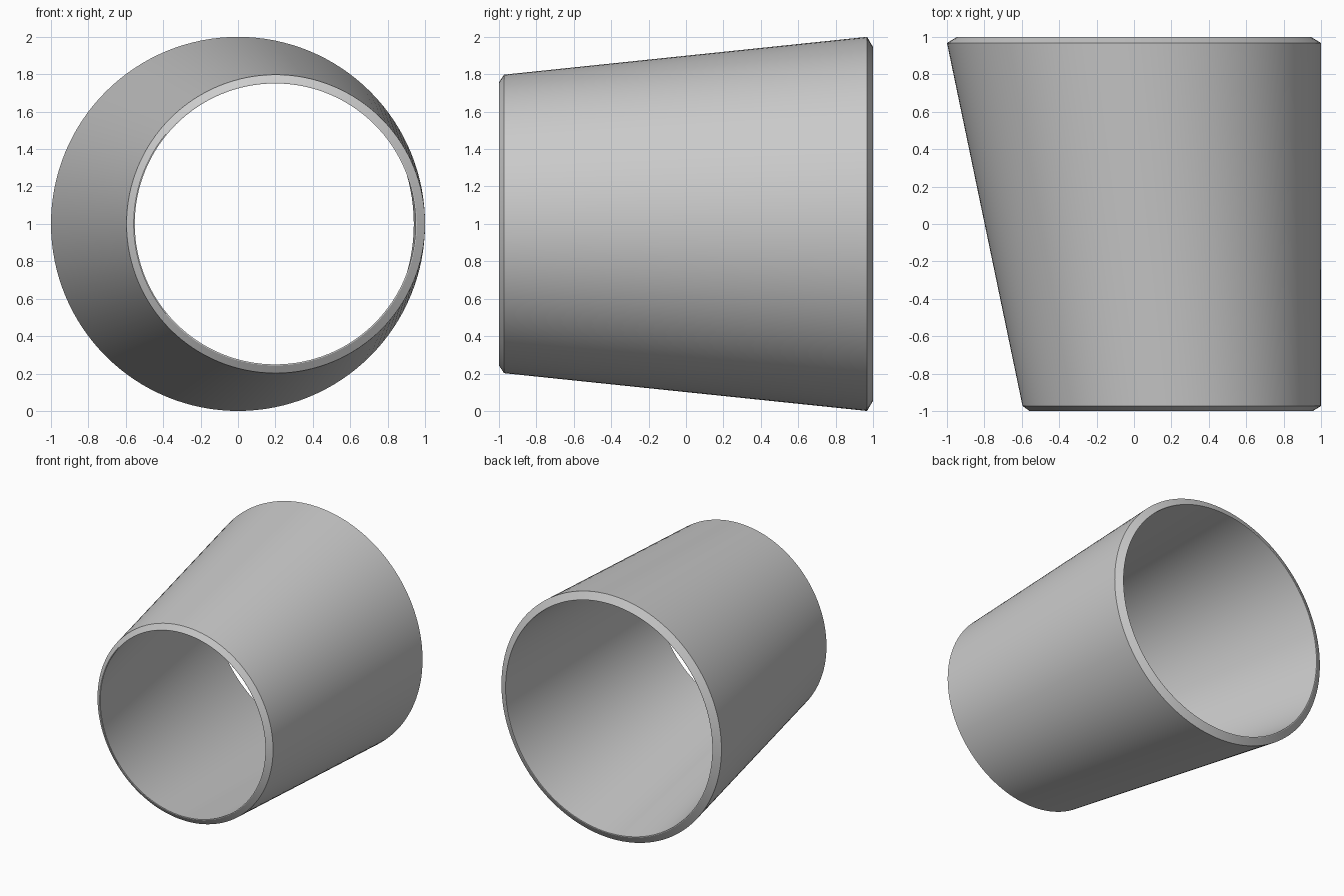
import bpy, bmesh, math

if "Cube" in bpy.data.objects:
    bpy.data.objects.remove(bpy.data.objects["Cube"])

SEGMENTS = 128

# Closed wall section: (y, ring centre x, radius), outer skin, bevelled ends, bore
profile = [
    (0.968, 0.0, 1.0),       # outer skin, large end
    (-0.973, 0.202, 0.798),  # outer skin, small end
    (-1.0, 0.199, 0.757),    # small end bevel
    (-1.0, 0.199, 0.751),    # small end lip
    (1.0, 0.0, 0.940),       # bore, large end
    (1.0, 0.0, 0.946),       # large end lip
]


def ring(bm, y, cx, r):
    angles = [2 * math.pi * i / SEGMENTS for i in range(SEGMENTS)]
    return [bm.verts.new((cx + r * math.cos(a), y, 1 + r * math.sin(a))) for a in angles]


# Eccentric pipe reducer: rings bridged in a loop
bm = bmesh.new()
rings = [ring(bm, *p) for p in profile]
for k, a in enumerate(rings):
    b = rings[(k + 1) % len(rings)]
    for i in range(SEGMENTS):
        j = (i + 1) % SEGMENTS
        bm.faces.new((a[i], a[j], b[j], b[i]))
bmesh.ops.recalc_face_normals(bm, faces=bm.faces)
mesh = bpy.data.meshes.new("eccentric_pipe_reducer")
bm.to_mesh(mesh)
bm.free()

reducer = bpy.data.objects.new("eccentric_pipe_reducer", mesh)
bpy.context.collection.objects.link(reducer)
bpy.context.view_layer.objects.active = reducer
reducer.select_set(True)
bpy.ops.object.shade_smooth_by_angle(angle=math.radians(30))
